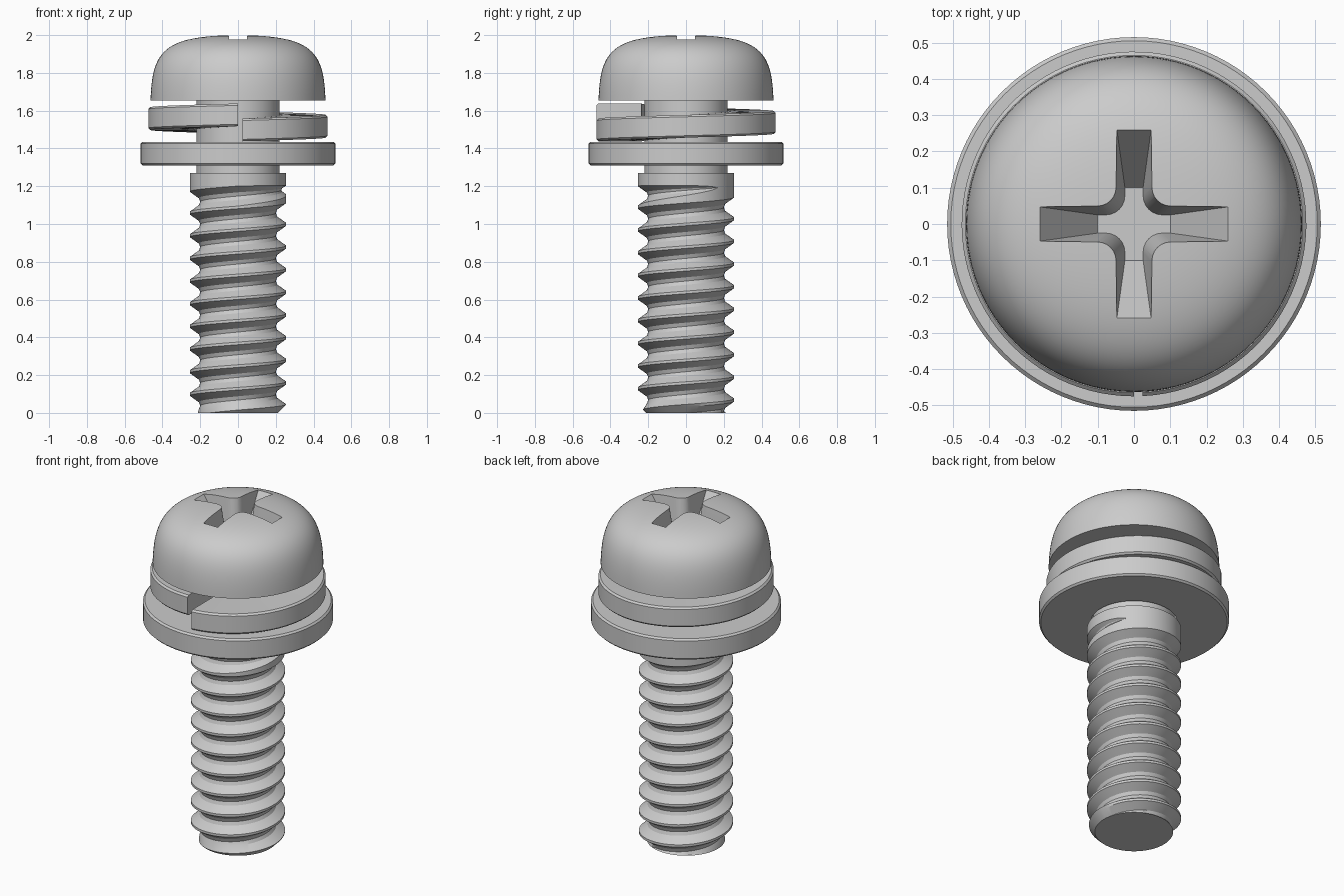
import bpy, bmesh
from math import sin, cos, pi, asin, radians

if "Cube" in bpy.data.objects:
    bpy.data.objects.remove(bpy.data.objects["Cube"])

SEG = 96


def skin(name, cols):
    """Surface through columns of points; coincident points merge, open ends are capped."""
    bm = bmesh.new()
    grid = [[bm.verts.new(p) for p in col] for col in cols]
    for a, b in zip(grid, grid[1:]):
        for j in range(len(a) - 1):
            bm.faces.new((a[j], b[j], b[j + 1], a[j + 1]))
    bmesh.ops.remove_doubles(bm, verts=bm.verts[:], dist=1e-4)
    bmesh.ops.dissolve_degenerate(bm, edges=bm.edges[:], dist=1e-5)
    rim = [e for e in bm.edges if e.is_boundary]
    if rim:
        bmesh.ops.holes_fill(bm, edges=rim, sides=0)
    bmesh.ops.recalc_face_normals(bm, faces=bm.faces[:])
    me = bpy.data.meshes.new(name)
    bm.to_mesh(me)
    bm.free()
    ob = bpy.data.objects.new(name, me)
    bpy.context.collection.objects.link(ob)
    return ob


def polar(r, a, z):
    return (r * cos(a), r * sin(a), z)


def lathe(name, profile):
    return skin(name, [[polar(r, 2 * pi * i / SEG, z) for r, z in profile]
                       for i in range(SEG + 1)])


def smooth(ob, angle=30):
    bpy.ops.object.select_all(action='DESELECT')
    ob.select_set(True)
    bpy.context.view_layer.objects.active = ob
    bpy.ops.object.shade_smooth_by_angle(angle=radians(angle))


# Pan head: domed profile from a cubic curve
P = [(.463, 1.655), (.455, 1.91), (.40, 2.0), (0, 2.0)]


def bezier(t):
    w = ((1 - t) ** 3, 3 * t * (1 - t) ** 2, 3 * t * t * (1 - t), t ** 3)
    return tuple(sum(k * p[i] for k, p in zip(w, P)) for i in (0, 1))


head = lathe("head", [(0, 1.655)] + [bezier(i / 28) for i in range(29)])


# Cross recess: tapered cutter with filleted inner corners
def cross(t, z):
    length, w, c = .1 + .165 * t, .025 + .023 * t, .078 + .022 * t
    quad = [(length, -w), (length, w)]
    for i in range(7):
        a = -pi / 2 - i * pi / 12
        quad.append((c + (c - w) * cos(a), c + (c - w) * sin(a)))
    pts = []
    for q in range(4):
        co, si = round(cos(q * pi / 2)), round(sin(q * pi / 2))
        pts += [(x * co - y * si, x * si + y * co, z) for x, y in quad]
    return pts + pts[:1]


Z0, Z1, Z2 = 1.76, 1.985, 2.1
cutter = skin("recess_cutter", list(zip(cross(0, Z0), cross((Z2 - Z0) / (Z1 - Z0), Z2))))
cutter.hide_render = True
mod = head.modifiers.new("recess", 'BOOLEAN')
mod.operation, mod.solver, mod.object = 'DIFFERENCE', 'EXACT', cutter
bpy.context.view_layer.objects.active = head
bpy.ops.object.modifier_apply(modifier=mod.name)
bpy.data.objects.remove(cutter)
smooth(head)

# Threaded shank: helical groove that fades out into a collar, chamfered tip
PITCH, GROOVE_Z, MAJOR, COLLAR_TOP = .12, 1.178, .255, 1.27
GROOVE = [(-.053, .255), (-.02, .208), (0, .2), (.02, .208), (.053, .255)]
cols = []
for i in range(SEG + 1):
    a = 2 * pi * i / SEG
    col = [(0, 0, 0)]
    for turn in range(-11, 2):
        s = turn + i / SEG
        fade = max(0, min(1, (.11 - s) / .36)) ** .6
        for off, r in GROOVE:
            z = GROOVE_Z + PITCH * s + off * fade
            r = min(MAJOR - (MAJOR - r) * fade, .212 + max(z, 0))
            if z <= 0:
                z, r = 0, .212
            elif z >= COLLAR_TOP:
                z, r = COLLAR_TOP, MAJOR
            col.append(polar(r, a, z))
    col += [polar(r, a, z) for r, z in
            [(MAJOR, COLLAR_TOP), (.22, COLLAR_TOP), (.22, 1.66), (0, 1.66)]]
    cols.append(col)
smooth(skin("threaded_shank", cols), 25)

# Flat washer
b = .01
smooth(lathe("flat_washer", [(.235, 1.31), (.515 - b, 1.31), (.515, 1.31 + b),
                             (.515, 1.435 - b), (.515 - b, 1.435), (.235, 1.435),
                             (.235, 1.31)]))

# Split lock washer: one rising turn with parallel gap faces at the front
section = [(.235, 0), (.475 - b, 0), (.475, b), (.475, .12 - b),
           (.475 - b, .12), (.235, .12), (.235, 0)]
cols = []
for i in range(SEG + 1):
    t = i / SEG
    col = []
    for r, z in section:
        start = -pi / 2 + asin(.024 / r)
        col.append(polar(r, start + (1.5 * pi - start) * t, 1.438 + .08 * t + z))
    cols.append(col)
smooth(skin("lock_washer", cols))
